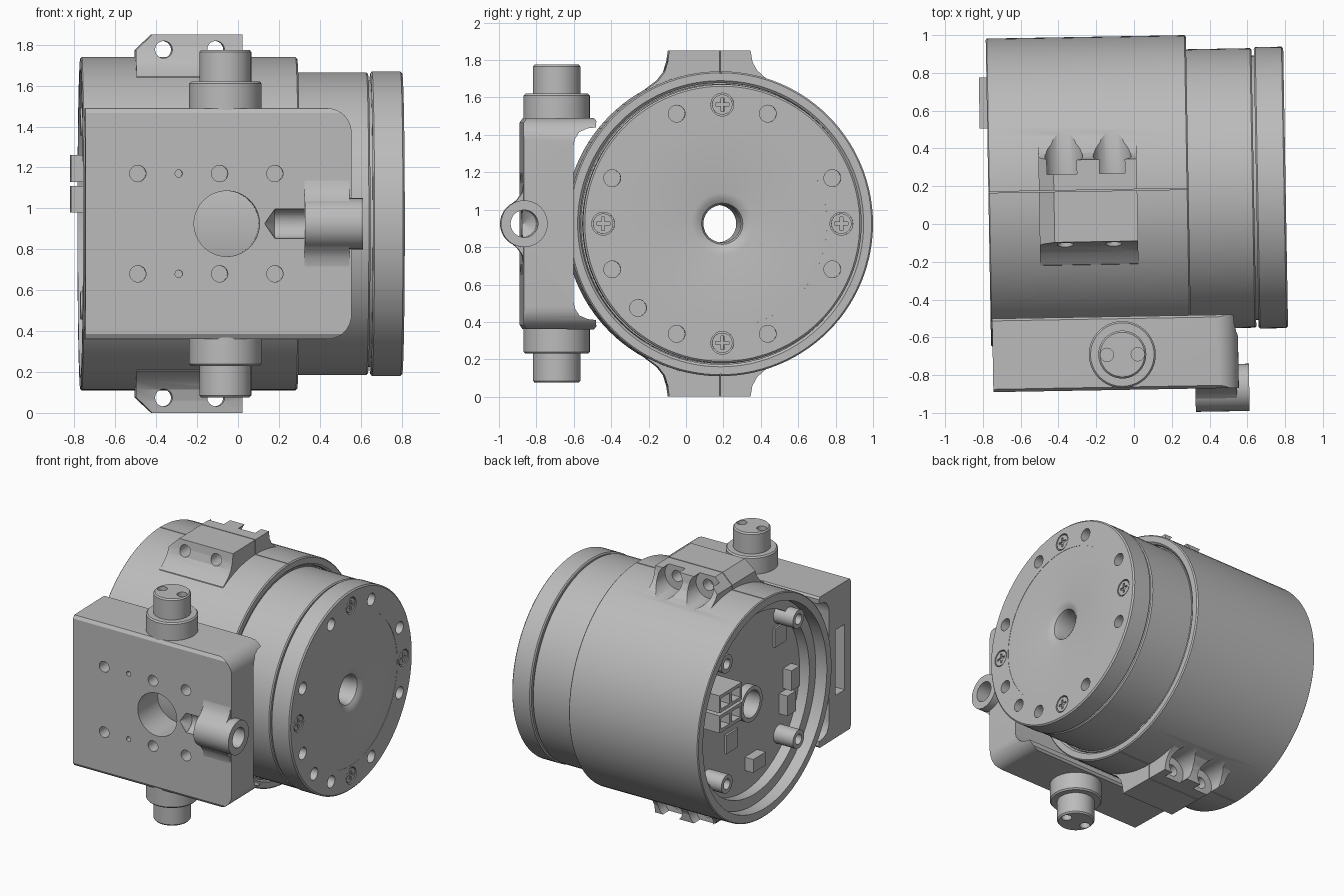
import bpy, bmesh, math
from mathutils import Vector, Matrix

cube = bpy.data.objects.get("Cube")
if cube:
    bpy.data.objects.remove(cube, do_unlink=True)

grey = bpy.data.materials.new("machined_grey")
grey.use_nodes = True
colour = (0.5, 0.5, 0.5, 1)
grey.diffuse_color = colour
grey.node_tree.nodes["Principled BSDF"].inputs["Base Color"].default_value = colour

AXIS_Y, AXIS_Z = 0.18, 0.925      # motor axis runs along x
parts, tools = [], []


def finish(name, bm, tool=False):
    bmesh.ops.recalc_face_normals(bm, faces=bm.faces)
    mesh = bpy.data.meshes.new(name)
    bm.to_mesh(mesh)
    bm.free()
    mesh.materials.append(grey)
    ob = bpy.data.objects.new(name, mesh)
    bpy.context.scene.collection.objects.link(ob)
    ob.hide_render = tool
    (tools if tool else parts).append(ob)
    return ob


def rod(name, start, end, radius, end_radius=None, tool=False, segments=40):
    start, end = Vector(start), Vector(end)
    turn = (end - start).to_track_quat('Z', 'Y').to_matrix().to_4x4()
    bm = bmesh.new()
    bmesh.ops.create_cone(bm, cap_ends=True, segments=segments, radius1=radius,
                          radius2=radius if end_radius is None else end_radius,
                          depth=(end - start).length,
                          matrix=Matrix.Translation((start + end) / 2) @ turn)
    return finish(name, bm, tool)


def box(name, low, high, tool=False):
    low, high = Vector(low), Vector(high)
    bm = bmesh.new()
    bmesh.ops.create_cube(bm, size=1, matrix=Matrix.Translation((low + high) / 2)
                          @ Matrix.Diagonal((*(high - low), 1)))
    return finish(name, bm, tool)


def prism(name, points, axis, low, high, tool=False):
    """Extrude a closed profile along x (points are y, z) or y (points are x, z)."""
    place = (lambda p, d: (d, p[0], p[1])) if axis == 'x' else (lambda p, d: (p[0], d, p[1]))
    bm = bmesh.new()
    rings = [[bm.verts.new(place(p, d)) for p in points] for d in (low, high)]
    for ring in rings:
        bm.faces.new(ring)
    for i in range(len(points)):
        bm.faces.new([rings[0][i - 1], rings[0][i], rings[1][i], rings[1][i - 1]])
    return finish(name, bm, tool)


def lathe(name, profile, segments=112):
    """Turn a closed (x, radius) profile around the motor axis."""
    bm = bmesh.new()
    rings = []
    for i in range(segments):
        a = math.tau * i / segments
        rings.append([bm.verts.new((x, AXIS_Y + r * math.cos(a), AXIS_Z + r * math.sin(a)))
                      for x, r in profile])
    for i in range(segments):
        for j in range(len(profile)):
            bm.faces.new([rings[i - 1][j - 1], rings[i][j - 1], rings[i][j], rings[i - 1][j]])
    return finish(name, bm)


def cut(targets, cutters, operation='DIFFERENCE'):
    for target in targets:
        for cutter in cutters:
            mod = target.modifiers.new("cut", 'BOOLEAN')
            mod.solver = 'EXACT'
            mod.operation = operation
            mod.object = cutter


def polar(x, radius, degrees):
    a = math.radians(degrees)
    return Vector((x, AXIS_Y + radius * math.cos(a), AXIS_Z + radius * math.sin(a)))


def flip(z, side):
    return AXIS_Z + side * (z - AXIS_Z)


# Motor body with recessed rear floor, ledge and bearing tube
lathe("motor_body", [(-.66, .1), (-.66, .13), (-.6, .13), (-.6, .67), (-.68, .67), (-.68, .748),
                     (.28, .748), (.28, .74), (.63, .74), (.638, .733), (.638, .7), (.66, .7), (.66, .1)])

# Output disc with bolt holes and cross-head screws
disc = lathe("output_disc", [(.65, .1), (.65, .735), (.658, .745), (.797, .745), (.806, .735), (.806, .56),
                             (.804, .56), (.804, .165), (.797, .135), (.78, .11), (.75, .1)])
step = Vector((.1, 0, 0))
for angle in [22.5 + 45 * i for i in range(8)] + [225]:
    spot = polar(.72, .637, angle)
    cut([disc], [rod("hole", spot, spot + step, .045, tool=True, segments=28)])
for angle in range(0, 360, 90):
    spot = polar(.78, .637, angle)
    cut([disc], [rod("seat", spot, spot + step, .061, tool=True)])
    head = rod("disc_screw", spot - step / 4, spot + Vector((.023, 0, 0)), .054)
    for w, h in ((.036, .008), (.008, .036)):
        size = Vector((.012, w, h))
        middle = spot + step / 4
        cut([head], [box("cross", middle - size, middle + size, tool=True)])

# Clamp ring
ring = lathe("clamp_ring", [(-.768, .752), (-.768, .808), (-.762, .815), (.284, .815),
                            (.292, .807), (.292, .765), (.28, .752)])

# Clamp ears above and below, with bolt holes, counterbores and a split seam
ear = [(-.24, 1.55), (-.21, 1.645), (-.15, 1.69), (-.115, 1.735), (-.098, 1.79), (-.09, 1.85), (.345, 1.85),
       (.355, 1.79), (.38, 1.745), (.43, 1.7), (.52, 1.655), (.52, 1.55)]
for side, label in ((1, "upper"), (-1, "lower")):
    lug = prism(label + "_clamp_ear", [(y, flip(z, side)) for y, z in ear], 'x', -.5, .02)
    corner = [(-.55, 1.725), (-.42, 1.851), (-.42, 1.9), (-.55, 1.9)]
    cut([lug], [prism("corner", [(x, flip(z, side)) for x, z in corner], 'y', -.4, .7, tool=True)])
    for x in (-.365, -.11):
        z = flip(1.776, side)
        cut([lug], [rod("bolt", (x, -.3, z), (x, .4, z), .042, tool=True)])
        cut([lug, ring], [rod("scoop", (x, .27, z), (x, .8, z), .1, tool=True)])
    a, b = sorted((flip(1.728, side), flip(1.9, side)))
    cut([lug, ring], [box("seam", (-.9, .178, a), (.4, .184, b), tool=True)])

# Rear mounting posts
for y in (-.42, .45):
    for z in (-.4, .5):
        spot = Vector((-.76, AXIS_Y + y, AXIS_Z + z))
        post = rod("rear_post", spot, spot + step * 2, .068)
        cut([post], [rod("bore", spot - step, spot + step, .038, tool=True)])

# Rear power sockets
for z in (1.045, 1.195):
    socket = box("power_socket", (-.808, .52, z - .065), (-.59, .79, z + .065))
    for y in (.59, .72):
        cut([socket], [box("pocket", (-.9, y - .05, z - .04), (-.7, y + .05, z + .04), tool=True)])

# Small sockets and chips on the rear board: y, z, half sizes, height
for y, z, w, h, rise in ((-.34, .92, .05, .075, .07), (-.29, .75, .05, .075, .07),
                         (.1, .46, .075, .05, .07), (.35, .7, .07, .07, .015), (-.24, 1.27, .07, .07, .015)):
    box("board_component", (-.6 - rise, y - w, z - h), (-.59, y + w, z + h))

# Front mounting block: channel section with rounded end corners
half = [(-.877, 1.465), (-.862, 1.488), (-.5, 1.49), (-.488, 1.475), (-.49, 1.44), (-.535, 1.435),
        (-.58, 1.415), (-.605, 1.375), (-.612, 1.33)]
block = prism("mounting_block", half + [(y, flip(z, -1)) for y, z in reversed(half)], 'x', -.76, .54)
outline = [(-.8, .3), (-.8, 1.55), (.3, 1.55), (.3, 1.49)]
arc = [math.radians(90 - 9 * i) for i in range(11)]
curve = [(.42 + .12 * math.cos(a), 1.37 + .12 * math.sin(a)) for a in arc]
outline = [(-.8, 1.49)] + curve
outline += [(x, flip(z, -1)) for x, z in reversed(outline)]
cut([block], [prism("rounding", outline, 'y', -1.2, 0, tool=True)], 'INTERSECT')
for z in (.68, 1.17):
    for x, radius in ((-.505, .04), (-.305, .018), (-.105, .04), (.165, .04)):
        cut([block], [rod("hole", (x, -1, z), (x, -.74, z), radius, tool=True, segments=28)])
cut([block], [rod("window", (-.07, -1, AXIS_Z), (-.07, -.5, AXIS_Z), .16, tool=True, segments=64),
              box("end_pocket", (-.9, -.8, .68), (-.6, -.69, 1.17), tool=True)])

# Sensor boss with a flared root and a drilled bore
boss = rod("side_boss", (.31, -.875, AXIS_Z), (.595, -.875, AXIS_Z), .125)
flare = [(-.85, 1.14), (-.877, 1.135), (-.885, 1.09), (-.91, 1.055), (-.95, 1.02)]
root = prism("boss_root", flare + [(y, flip(z, -1)) for y, z in reversed(flare)], 'x', .31, .53)
cut([block, boss, root], [rod("bore", (.165, -.875, AXIS_Z), (.7, -.875, AXIS_Z), .073, tool=True),
                          rod("tip", (.115, -.875, AXIS_Z), (.166, -.875, AXIS_Z), .001, .073, tool=True)])

# Pivot pins with collars above and below the block
for side, label in ((1, "upper"), (-1, "lower")):
    def level(z, x=-.074, y=-.69):
        return (x, y, flip(z, side))
    rod(label + "_collar", level(1.47), level(1.61), .177, segments=64)
    rod(label + "_collar_rim", level(1.61), level(1.62), .177, .168, segments=64)
    pin = rod(label + "_pivot_pin", level(1.6), level(1.765), .127, segments=56)
    rim = rod(label + "_pin_rim", level(1.765), level(1.775), .127, .118, segments=56)
    for x in (-.155, .008):
        cut([pin, rim], [rod("pin_hole", level(1.7, x), level(1.9, x), .035, tool=True, segments=24)])

# Apply the cuts, shade, and turn the whole assembly by its slight yaw
bpy.context.view_layer.update()
graph = bpy.context.evaluated_depsgraph_get()
meshes = [bpy.data.meshes.new_from_object(ob.evaluated_get(graph)) for ob in parts]
yaw = Matrix.Rotation(math.radians(1), 4, 'Z')
for ob, mesh in zip(parts, meshes):
    ob.modifiers.clear()
    ob.data = mesh
    mesh.materials.clear()
    mesh.materials.append(grey)
    mesh.transform(yaw)
    for face in mesh.polygons:
        face.material_index = 0
        face.use_smooth = True
    mesh.set_sharp_from_angle(angle=math.radians(28))
for ob in tools:
    bpy.data.objects.remove(ob, do_unlink=True)
